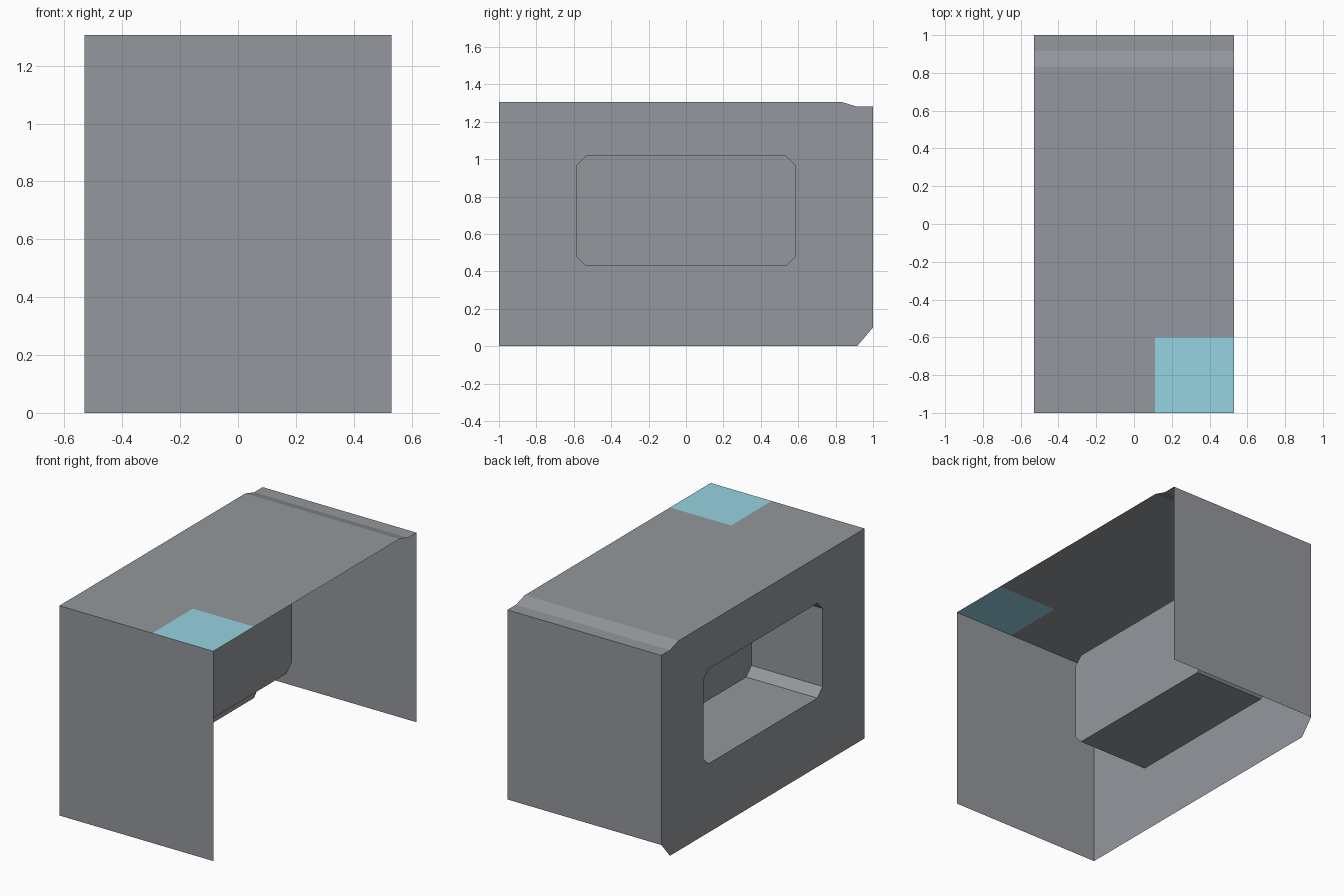
import bpy, bmesh
from mathutils import Vector

if "Cube" in bpy.data.objects:
    bpy.data.objects.remove(bpy.data.objects["Cube"])

W, D, H = 0.53, 1.0, 1.306      # half width, half depth, height
LIP_Z, FOOT_Z = 1.28, 0.10      # lowered rear lip, rear lower corner
RECESS_X = -0.04                # end of the side recess


def material(name, color):
    m = bpy.data.materials.new(name)
    m.diffuse_color = (*color, 1)
    m.use_nodes = True
    m.node_tree.nodes["Principled BSDF"].inputs["Base Color"].default_value = m.diffuse_color
    return m


grey = material("panel grey", (0.296, 0.312, 0.334))
cyan = material("pale cyan", (0.305, 0.655, 0.76))


def finish(name, bm, mat):
    me = bpy.data.meshes.new(name)
    bm.normal_update()
    bm.to_mesh(me)
    bm.free()
    me.materials.append(mat)
    ob = bpy.data.objects.new(name, me)
    bpy.context.collection.objects.link(ob)
    return ob


def panel(name, points, normal, mat=grey):
    """One flat sheet facing the given direction."""
    bm = bmesh.new()
    f = bm.faces.new([bm.verts.new(p) for p in points])
    f.normal_update()
    if f.normal.dot(Vector(normal)) < 0:
        f.normal_flip()
    return finish(name, bm, mat)


def top_sheet(name, x0, x1, y0, y1, z0=H, z1=H, mat=grey):
    return panel(name, [(x0, y0, z0), (x1, y0, z0), (x1, y1, z1), (x0, y1, z1)],
                 (0, 0, 1), mat)


def wall(name, y, z0, z1, side):
    return panel(name, [(-W, y, z0), (W, y, z0), (W, y, z1), (-W, y, z1)], (0, side, 0))


# front and back walls
wall("front_wall", -D, 0, H, -1)
wall("back_wall", D, FOOT_Z, LIP_Z, 1)

# top, with the coloured square in its front right corner
PX, PY = 0.11, -0.60
top_sheet("top_rear", -W, W, PY, 0.83)
top_sheet("top_front", -W, PX, -D, PY)
top_sheet("corner_square", PX, W, -D, PY, mat=cyan)
top_sheet("top_slope", -W, W, 0.83, 0.915, H, LIP_Z)
top_sheet("rear_lip", -W, W, 0.915, D, LIP_Z, LIP_Z)

# profiles of the side wall and of its chamfered opening (y, z)
outer = [(-D, 0), (0.915, 0), (D, FOOT_Z), (D, LIP_Z), (0.915, LIP_Z), (0.83, H), (-D, H)]
a, b, lo, hi, c = 0.535, 0.587, 0.428, 1.018, 0.052
hole = [(-a, lo), (a, lo), (b, lo + c), (b, hi - c),
        (a, hi), (-a, hi), (-b, hi - c), (-b, lo + c)]

# left side wall with the opening
bm = bmesh.new()
edges = []
for loop in (outer, hole):
    vs = [bm.verts.new((-W, y, z)) for y, z in loop]
    edges += [bm.edges.new((vs[i - 1], vs[i])) for i in range(len(vs))]
bmesh.ops.triangle_fill(bm, use_beauty=True, edges=edges, normal=(-1, 0, 0))
for f in bm.faces:
    f.normal_update()
    if f.normal.x > 0:
        f.normal_flip()
finish("left_wall", bm, grey)

# recess running inward from the opening, closed at its end
bm = bmesh.new()
rim = [bm.verts.new((-W, y, z)) for y, z in hole]
end = [bm.verts.new((RECESS_X, y, z)) for y, z in hole]
for i in range(len(hole)):
    bm.faces.new((rim[i - 1], end[i - 1], end[i], rim[i]))
bm.faces.new(end[::-1])
bm.normal_update()
if bm.faces[:][-1].normal.x > 0:
    bmesh.ops.reverse_faces(bm, faces=bm.faces[:])
finish("side_recess", bm, grey)
